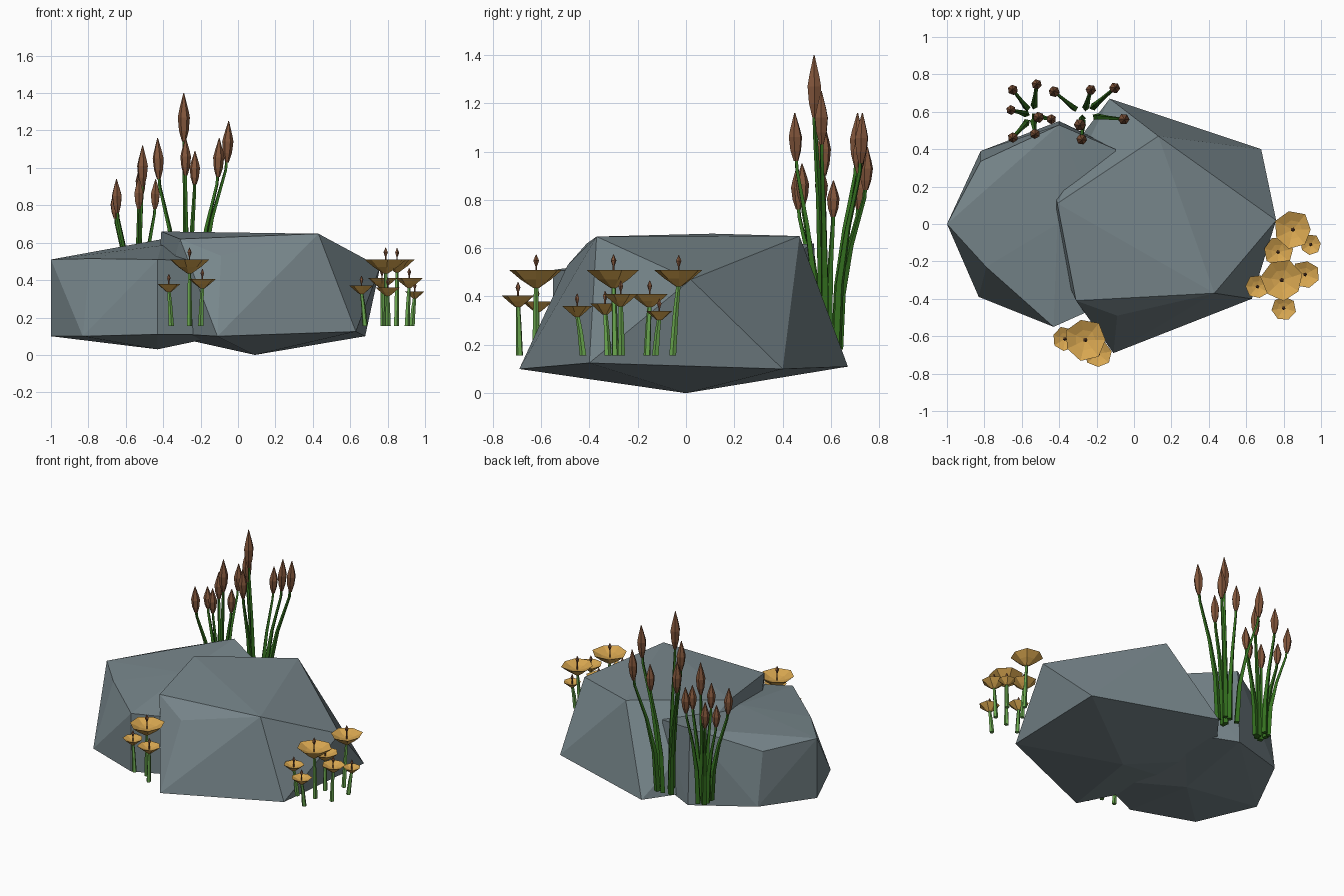
import bpy, bmesh, math, random
from mathutils import Vector

if "Cube" in bpy.data.objects:
    bpy.data.objects.remove(bpy.data.objects["Cube"])

random.seed(4)


def material(name, rgb):
    m = bpy.data.materials.new(name)
    m.diffuse_color = (*rgb, 1)
    m.use_nodes = True
    m.node_tree.nodes["Principled BSDF"].inputs["Base Color"].default_value = m.diffuse_color
    return m


STONE = material("blue_grey_stone", (0.185, 0.238, 0.258))
BROWN = material("brown", (0.23, 0.095, 0.045))
DARK_GREEN = material("dark_green", (0.035, 0.165, 0.014))
LIGHT_GREEN = material("light_green", (0.14, 0.38, 0.075))
YELLOW = material("golden_yellow", (0.68, 0.38, 0.08))


def finish(name, bm, mat):
    bmesh.ops.recalc_face_normals(bm, faces=bm.faces)
    me = bpy.data.meshes.new(name)
    bm.to_mesh(me)
    bm.free()
    me.materials.append(mat)
    ob = bpy.data.objects.new(name, me)
    bpy.context.collection.objects.link(ob)


def rock(name, points):
    """Faceted boulder: convex hull of its corner points."""
    bm = bmesh.new()
    for p in points:
        bm.verts.new(p)
    res = bmesh.ops.convex_hull(bm, input=bm.verts)
    loose = [v for v in bm.verts if not v.link_faces]
    bmesh.ops.delete(bm, geom=loose, context='VERTS')
    finish(name, bm, STONE)


def loft(bm, rings, sides, turn=0.0, jitter=0.0):
    """Skin level rings given as (centre, radius), with capped ends."""
    wob = [1 + random.uniform(-jitter, jitter) for _ in range(sides)]
    loops = []
    for c, r in rings:
        loops.append([bm.verts.new(Vector(c) + Vector((
            math.cos(turn + i * math.tau / sides), math.sin(turn + i * math.tau / sides), 0)) * r * wob[i])
            for i in range(sides)])
    for a, b in zip(loops, loops[1:]):
        for i in range(sides):
            j = (i + 1) % sides
            bm.faces.new((a[i], a[j], b[j], b[i]))
    bm.faces.new(loops[0][::-1])
    bm.faces.new(loops[-1])


# Boulders
rock("large_rock", [
    (-0.41, 0.11, 0.66), (0.13, 0.47, 0.65), (0.43, -0.37, 0.648), (-0.31, -0.41, 0.62),
    (-0.09, -0.49, 0.53), (0.76, 0.02, 0.47), (0.68, 0.40, 0.10), (0.63, -0.40, 0.125),
    (-0.11, -0.69, 0.10), (-0.13, 0.67, 0.11), (-0.45, 0.25, 0.12), (-0.45, -0.10, 0.12),
    (0.09, 0, 0)])
rock("small_rock", [
    (-1, 0, 0.51), (-0.79, -0.23, 0.515), (-0.43, -0.55, 0.51), (-0.05, -0.38, 0.50),
    (-0.41, 0, 0.585), (-0.82, 0.335, 0.50), (-0.40, 0.53, 0.62), (-0.10, 0.40, 0.55),
    (-1, 0, 0.10), (-0.83, -0.39, 0.10), (-0.43, -0.55, 0.11), (-0.05, -0.38, 0.11),
    (-0.82, 0.39, 0.14), (-0.40, 0.55, 0.10), (-0.08, 0.40, 0.11), (-0.43, 0, 0.03)])

# Reeds: tip x, y, z and head length
reeds = [
    (-0.29, 0.53, 1.40, 0.26), (-0.05, 0.56, 1.25, 0.22), (-0.10, 0.73, 1.16, 0.21),
    (-0.23, 0.72, 1.09, 0.18), (-0.28, 0.45, 1.16, 0.20), (-0.43, 0.71, 1.16, 0.22),
    (-0.52, 0.75, 1.02, 0.18), (-0.51, 0.57, 1.12, 0.22), (-0.65, 0.72, 0.94, 0.18),
    (-0.66, 0.61, 0.88, 0.15), (-0.65, 0.46, 0.94, 0.18), (-0.53, 0.48, 0.95, 0.17),
    (-0.44, 0.56, 0.94, 0.16)]
stems, heads = bmesh.new(), bmesh.new()
for n, (x, y, z, h) in enumerate(reeds):
    clump = Vector((-0.27, 0.58, 0)) if x > -0.435 else Vector((-0.54, 0.58, 0))
    off = Vector((x, y, 0)) - clump
    base = clump + off * 0.3
    foot = z - h - 0.18

    def at(f, t):
        return base + (clump + off * 0.96 - base) * f + Vector((0, 0, 0.18 + foot * t))

    loft(stems, [(at(0, 0), 0.020), (at(0.12, 0.35), 0.017), (at(0.45, 0.65), 0.012),
                 (at(0.95, 0.95), 0.009), (at(1, 1.04), 0.008)], 4, n)
    low, up = at(1, 1), Vector((x, y, z))
    w = 0.018 + 0.055 * h
    loft(heads, [(low, 0.010), (low.lerp(up, 0.22), w * 0.8), (low.lerp(up, 0.5), w),
                 (low.lerp(up, 0.66), w * 0.75), (up, 0.002)], 6, n)
finish("reed_stems", stems, DARK_GREEN)
finish("reed_heads", heads, BROWN)

# Flowers: x, y, rim height, radius
groups = {
    "right": ((0.82, -0.24), [
        (0.85, -0.03, 0.51, 0.10), (0.945, -0.11, 0.34, 0.055), (0.77, -0.15, 0.41, 0.08),
        (0.79, -0.30, 0.51, 0.11), (0.66, -0.335, 0.37, 0.065), (0.915, -0.27, 0.41, 0.075),
        (0.80, -0.45, 0.36, 0.065)]),
    "front": ((-0.26, -0.64), [
        (-0.26, -0.62, 0.51, 0.11), (-0.37, -0.615, 0.38, 0.065), (-0.19, -0.695, 0.405, 0.072)])}
for side, (mid, flowers) in groups.items():
    stalks, cups, centres = bmesh.new(), bmesh.new(), bmesh.new()
    for n, (x, y, z, r) in enumerate(flowers):
        top = Vector((x, y, z))
        up = Vector((0, 0, 1))
        base = Vector((x + (mid[0] - x) * 0.12, y + (mid[1] - y) * 0.12, 0.155))
        # stalk
        loft(stalks, [(base, 0.015), (base.lerp(top, 0.5), 0.012), (top - up * r * 0.5, 0.009)], 5, n)
        # cup: outside, rim, then the shallow inside
        loft(cups, [(top - up * r * 0.68, 0.012), (top - up * r * 0.36, r * 0.58), (top, r),
                    (top - up * r * 0.22, r * 0.5), (top - up * r * 0.32, 0.01)], 7, n, 0.06)
        # centre
        s = 0.6 + r * 4
        loft(centres, [(top - up * r * 0.35, 0.004), (top + up * 0.015 * s, 0.004),
                       (top + up * 0.037 * s, 0.012 * s), (top + up * 0.062 * s, 0.001)], 5, n)
    finish(side + "_flower_stalks", stalks, LIGHT_GREEN)
    finish(side + "_flower_cups", cups, YELLOW)
    finish(side + "_flower_centres", centres, BROWN)
